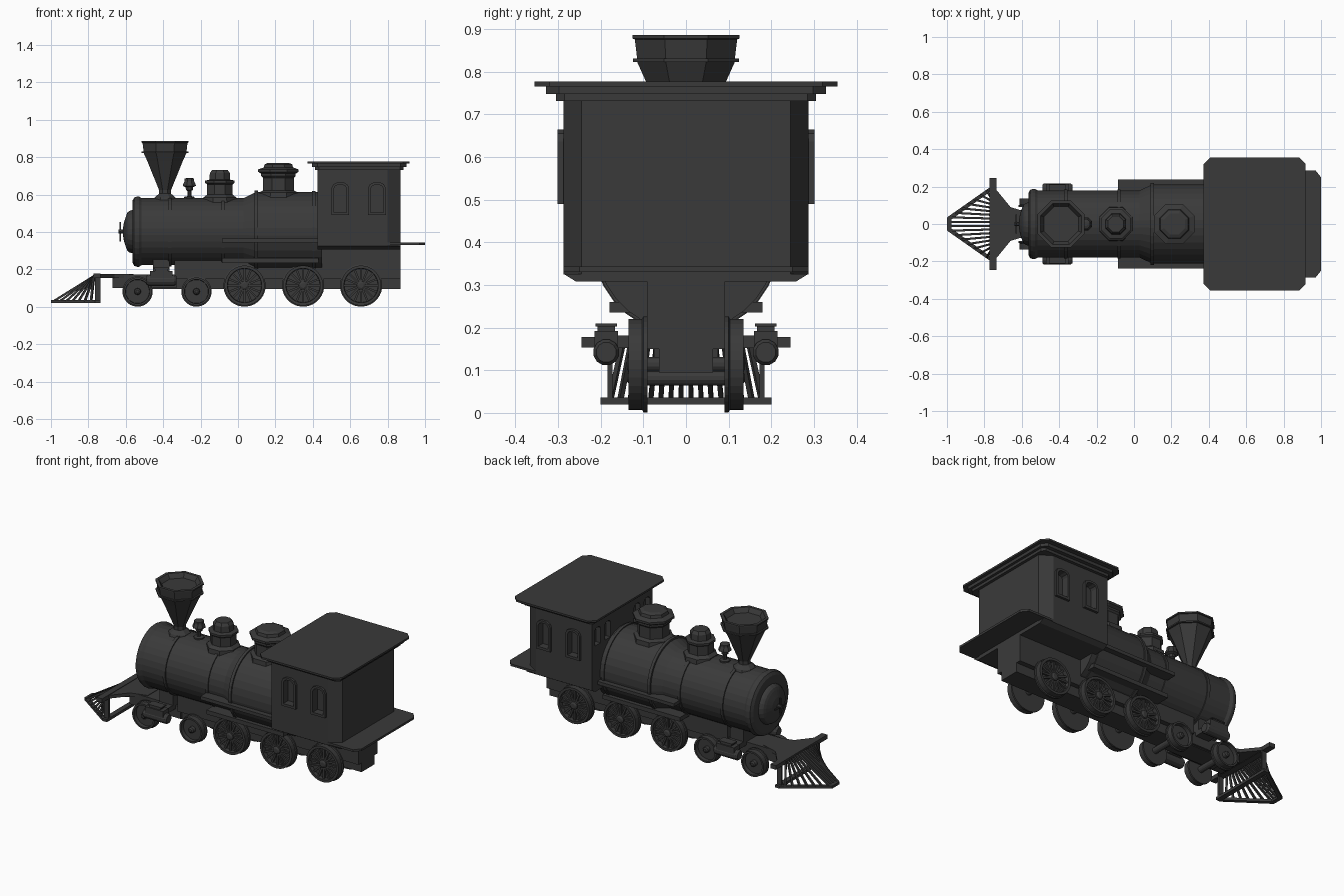
import bpy, bmesh, math
from mathutils import Vector

if "Cube" in bpy.data.objects:
    bpy.data.objects.remove(bpy.data.objects["Cube"])

mat = bpy.data.materials.new("dark_iron")
mat.diffuse_color = (0.042, 0.042, 0.042, 1)
mat.use_nodes = True
mat.node_tree.nodes["Principled BSDF"].inputs["Base Color"].default_value = mat.diffuse_color


def finish(name, bm):
    bmesh.ops.recalc_face_normals(bm, faces=bm.faces)
    me = bpy.data.meshes.new(name)
    bm.to_mesh(me)
    bm.free()
    me.materials.append(mat)
    ob = bpy.data.objects.new(name, me)
    bpy.context.collection.objects.link(ob)
    return ob


def place(axis, p, q, t):
    return {'x': (t, p, q), 'y': (p, t, q), 'z': (p, q, t)}[axis]


def prism(name, outline, axis, a, b):
    """Extrude a 2D outline along an axis from a to b."""
    bm = bmesh.new()
    lo = [bm.verts.new(place(axis, p, q, a)) for p, q in outline]
    hi = [bm.verts.new(place(axis, p, q, b)) for p, q in outline]
    n = len(lo)
    bm.faces.new(lo)
    bm.faces.new(hi)
    for i in range(n):
        j = (i + 1) % n
        bm.faces.new((lo[i], lo[j], hi[j], hi[i]))
    return finish(name, bm)


def box(name, x0, x1, y0, y1, z0, z1):
    return prism(name, [(x0, y0), (x1, y0), (x1, y1), (x0, y1)], 'z', z0, z1)


def chamfered(x0, x1, y, c):
    return [(x0 + c, -y), (x1 - c, -y), (x1, c - y), (x1, y - c),
            (x1 - c, y), (x0 + c, y), (x0, y - c), (x0, c - y)]


def lathe(name, profile, axis, center, sides):
    """Spin (radius, position) pairs round an axis; center is the 2D axis point."""
    bm = bmesh.new()
    rings = []
    for r, t in profile:
        rings.append([bm.verts.new(place(
            axis, center[0] + r * math.cos((i + .5) * math.tau / sides),
            center[1] + r * math.sin((i + .5) * math.tau / sides), t))
            for i in range(sides)])
    for A, B in zip(rings, rings[1:]):
        for i in range(sides):
            j = (i + 1) % sides
            bm.faces.new((A[i], A[j], B[j], B[i]))
    bm.faces.new(rings[0])
    bm.faces.new(rings[-1])
    return finish(name, bm)


def bar(name, p, q, w):
    """Square bar between two points."""
    p, q = Vector(p), Vector(q)
    bm = bmesh.new()
    bmesh.ops.create_cube(bm, size=1)
    bmesh.ops.scale(bm, vec=(w, w, (q - p).length), verts=bm.verts)
    bmesh.ops.rotate(bm, cent=(0, 0, 0), verts=bm.verts,
                     matrix=(q - p).to_track_quat('Z', 'Y').to_matrix())
    bmesh.ops.translate(bm, vec=(p + q) / 2, verts=bm.verts)
    return finish(name, bm)


def cut(ob, cutter):
    m = ob.modifiers.new("cut", 'BOOLEAN')
    m.operation, m.object, m.solver = 'DIFFERENCE', cutter, 'EXACT'
    cutter.hide_render = True
    cutter.hide_set(True)


# Boiler with flanged smokebox front and stepped door
boiler = lathe("boiler", [(.165, -.565), (.183, -.555), (.189, -.54), (.189, -.53), (.18, -.515),
                          (.18, .03), (.212, .095), (.212, .45)], 'x', (0, .402), 32)
lathe("smokebox_door", [(.02, -.615), (.05, -.61), (.09, -.597), (.105, -.59),
                        (.112, -.58), (.118, -.56)], 'x', (0, .402), 24)
lathe("door_spindle", [(.012, -.64), (.012, -.6)], 'x', (0, .402), 8)
bar("door_handle_upright", (-.63, 0, .35), (-.63, 0, .455), .007)
bar("door_handle_cross", (-.63, -.05, .402), (-.63, .05, .402), .007)
for x, r in ((-.365, .186), (-.08, .186), (.097, .22), (.405, .218)):
    lathe("boiler_band", [(r, x - .009), (r, x + .009)], 'x', (0, .402), 32)

# Octagonal chimney, domes and bell
lathe("chimney", [(.07, .56), (.06, .585), (.035, .605), (.035, .625), (.103, .78), (.124, .823),
                  (.135, .823), (.135, .831), (.124, .831), (.13, .876), (.136, .878),
                  (.136, .886), (.118, .886), (.1, .86)], 'z', (-.39, 0), 8)
lathe("sand_dome", [(.098, .55), (.095, .585), (.074, .6), (.074, .655), (.085, .663), (.085, .675),
                    (.06, .68), (.058, .715), (.045, .732)], 'z', (-.097, 0), 8)
lathe("steam_dome", [(.115, .58), (.112, .612), (.09, .622), (.09, .69), (.1, .7), (.1, .712),
                     (.117, .722), (.117, .735), (.085, .745), (.08, .762), (.06, .77)],
      'z', (.216, 0), 8)
lathe("bell", [(.03, .57), (.03, .588), (.012, .592), (.012, .62), (.02, .625), (.022, .64),
               (.038, .647), (.036, .655), (.028, .672), (.028, .685), (.012, .69)],
      'z', (-.26, 0), 8)

# Cab body, floor, rear platform and stepped roof
cab = prism("cab", [(.425, -.287), (.80, -.287), (.868, -.245), (.868, .245),
                    (.80, .287), (.425, .287)], 'z', .325, .74)
prism("cab_floor", [(-.258, .308), (.258, .308), (.287, .326), (-.287, .326)], 'x', .425, .868)
prism("rear_platform", [(.6, -.287), (.97, -.287), (1, -.25), (1, .25), (.97, .287), (.6, .287)],
      'z', .33, .343)
prism("roof_moulding", chamfered(.413, .885, .305, .02), 'z', .732, .75)
prism("roof_cornice", chamfered(.395, .9, .328, .03), 'z', .748, .768)
prism("roof", chamfered(.372, .918, .355, .035), 'z', .766, .777)


def arch(c, w, z0, z1):
    k = w * .6
    return [(c - w, z0), (c + w, z0), (c + w, z1 - k), (c + w * .8, z1 - k * .35), (c + w * .4, z1),
            (c - w * .4, z1), (c - w * .8, z1 - k * .35), (c - w, z1 - k)]


# Framed, recessed windows on the cab sides and front
for s in (-1, 1):
    for x in (.547, .743):
        frame = prism("side_window_frame", arch(x, .047, .49, .665), 'y', s * .28, s * .301)
        hole = prism("window_cutter", arch(x, .034, .505, .652), 'y', s * .255, s * .35)
        cut(frame, hole)
        cut(cab, hole)
    for y in (.14, .235):
        hole = prism("front_window_cutter", arch(s * y, .027, .585, .69), 'x', .4, .455)
        cut(cab, hole)

# Running boards and frame
for s in (-1, 1):
    box("running_board", -.085, .43, s * .12, s * .238, .345, .365)
box("footplate", -.085, .43, -.18, .18, .235, .26)
box("frame", -.34, .868, -.092, .092, .15, .32)
box("lower_frame", -.6, .868, -.063, .063, .095, .16)
box("front_frame", -.67, -.33, -.075, .075, .1, .172)
box("smokebox_saddle", -.455, -.365, -.1, .1, .165, .27)

# Pilot deck, beam and cowcatcher
prism("pilot_deck", [(-.75, -.2), (-.66, -.09), (-.56, -.06), (-.56, .06), (-.66, .09), (-.75, .2)],
      'z', .155, .175)
prism("pilot_beam", [(-.772, -.245), (-.735, -.245), (-.735, .245), (-.772, .245)], 'z', .153, .178)
box("catcher_rear_bar", -.765, -.735, -.2, .2, .02, .036)
for s in (-1, 1):
    prism("catcher_base", [(-1, 0), (-1, s * .035), (-.765, s * .2), (-.735, s * .2),
                           (-.735, s * .175), (-.765, s * .175), (-.975, s * .025), (-.975, 0)],
          'z', .02, .036)
    box("catcher_post", -.765, -.735, s * .172, s * .184, .03, .16)
    for i in range(8):
        f = (i + .5) / 8
        yb = f * .19
        xb = -.99 + max(0, yb - .035) / .165 * .235
        bar("catcher_slat", (xb, s * yb, .028), (-.77, s * yb * .83, .165), .011)

# Cylinders and steam chests
for s in (-1, 1):
    lathe("cylinder", [(.024, -.49), (.031, -.48), (.031, -.34), (.024, -.33)],
          'x', (s * .187, .142), 12)
    box("cylinder_block", -.47, -.35, s * .16, s * .215, .15, .192)
    box("steam_chest", -.445, -.375, s * .166, s * .208, .19, .205)
    box("steam_chest_lid", -.455, -.365, s * .162, s * .212, .203, .21)
    box("cylinder_bracket", -.455, -.365, s * .06, s * .17, .152, .182)


# Wheels: flanged rims, spokes and hubs
def wheel(x, r, s, spokes):
    z = r + .007
    lathe("wheel_rim", [(r + .006, s * .09), (r + .006, s * .1), (r, s * .103), (r, s * .135),
                        (r * .86, s * .135), (r * .84, s * .112)], 'y', (x, z), 32)
    lathe("wheel_hub", [(r * .25, s * .1), (r * .22, s * .132), (r * .12, s * .138)],
          'y', (x, z), 16)
    for i in range(spokes):
        a = i * math.tau / spokes
        c, d = math.cos(a), math.sin(a)
        bar("wheel_spoke", (x + c * r * .15, s * .119, z + d * r * .15),
            (x + c * r * .88, s * .119, z + d * r * .88), .011)


for s in (-1, 1):
    for x in (.035, .348, .658):
        wheel(x, .107, s, 16)
    for x in (-.537, -.222):
        wheel(x, .075, s, 0)
for x, z in ((.035, .114), (.348, .114), (.658, .114), (-.537, .082), (-.222, .082)):
    lathe("axle", [(.018, -.1), (.018, .1)], 'y', (x, z), 12)
